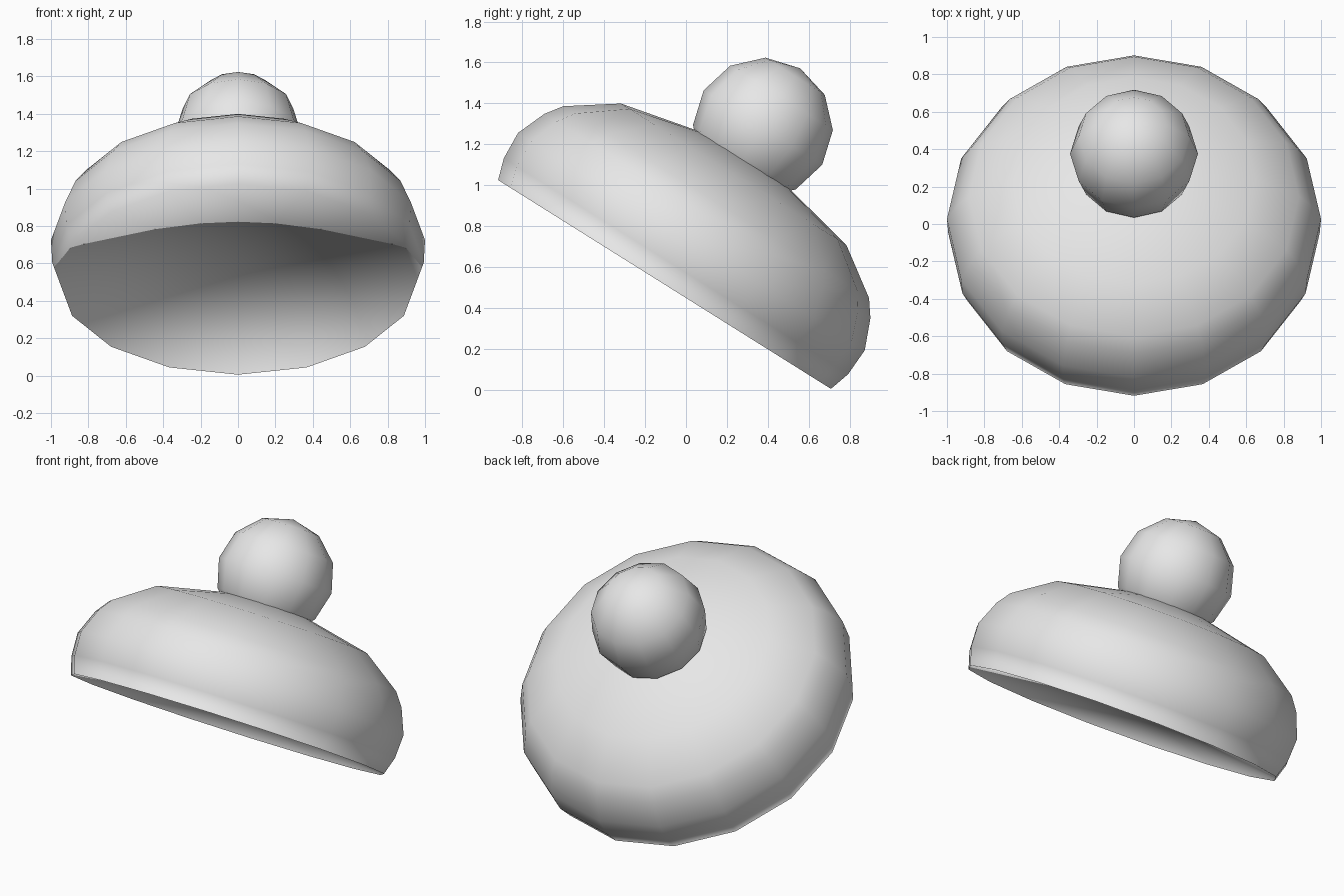
import bpy, bmesh
from math import sin, cos, tau, radians
from mathutils import Matrix

cube = bpy.data.objects.get("Cube")
if cube:
    bpy.data.objects.remove(cube)

SIDES = 16
# Both parts share one axis, leaning to the back
LEAN = Matrix.Translation((0, -0.105, 0.515)) @ Matrix.Rotation(radians(-32.1), 4, "X")

grey = bpy.data.materials.new("light_grey")
grey.use_nodes = True
grey.diffuse_color = (0.8, 0.8, 0.8, 1)
grey.node_tree.nodes["Principled BSDF"].inputs["Base Color"].default_value = (0.8, 0.8, 0.8, 1)


def finish(bm, name):
    """Turn a bmesh into a smooth, leaning object."""
    for f in bm.faces:
        f.smooth = True
    bm.transform(LEAN)
    mesh = bpy.data.meshes.new(name)
    bm.to_mesh(mesh)
    bm.free()
    mesh.materials.append(grey)
    obj = bpy.data.objects.new(name, mesh)
    bpy.context.collection.objects.link(obj)
    return obj


# Cap dome: (radius, height) from the rim to the crown
profile = [(0.96, 0), (0.993, 0.105), (1.0, 0.247), (0.94, 0.395),
           (0.882, 0.475), (0.65, 0.636), (0.228, 0.73)]
bm = bmesh.new()
rings = [[bm.verts.new((r * cos(tau * i / SIDES), r * sin(tau * i / SIDES), h))
          for i in range(SIDES)] for r, h in profile]
crown = bm.verts.new((0, 0, 0.738))
lining = bm.verts.new((0, 0, 0.11))
for i in range(SIDES):
    j = (i + 1) % SIDES
    for low, high in zip(rings, rings[1:]):
        bm.faces.new((low[i], low[j], high[j], high[i]))
    bm.faces.new((rings[-1][i], rings[-1][j], crown))
    # Shallow hollow lining under the rim, facing the crown like the shell
    bm.faces.new((rings[0][i], rings[0][j], lining))
finish(bm, "cap_dome")

# Round bobble sitting on the crown
bm = bmesh.new()
bmesh.ops.create_uvsphere(bm, u_segments=12, v_segments=6, radius=0.342,
                          matrix=Matrix.Translation((0, 0, 0.905)))
finish(bm, "bobble")
